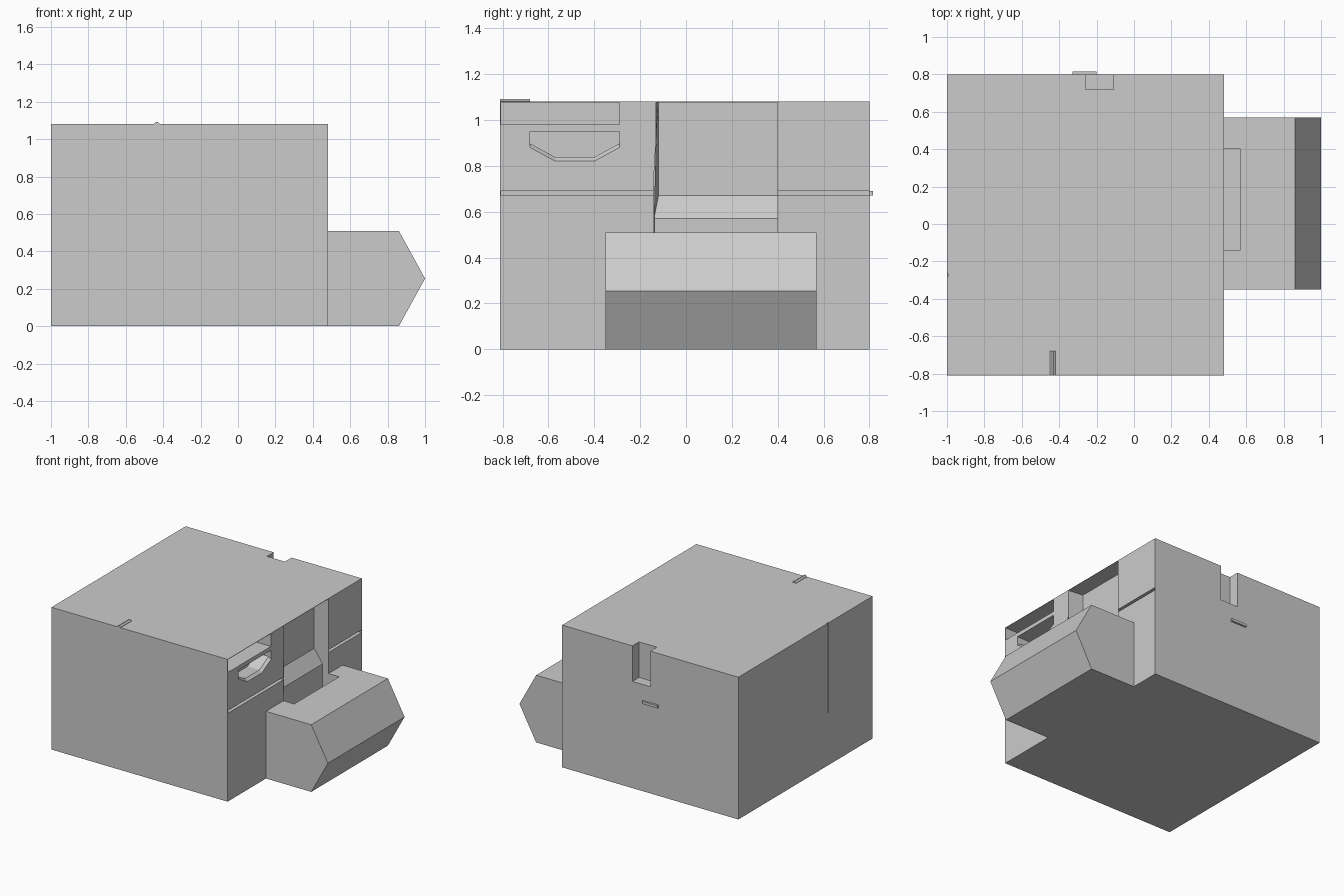
import bpy, bmesh

if "Cube" in bpy.data.objects:
    bpy.data.objects.remove(bpy.data.objects["Cube"])


def make(name, bm):
    bmesh.ops.recalc_face_normals(bm, faces=bm.faces)
    me = bpy.data.meshes.new(name)
    bm.to_mesh(me)
    bm.free()
    ob = bpy.data.objects.new(name, me)
    bpy.context.collection.objects.link(ob)
    return ob


def loft(name, rings):
    """Closed solid through rings of equal point count."""
    bm = bmesh.new()
    rows = [[bm.verts.new(p) for p in r] for r in rings]
    n = len(rows[0])
    for a, b in zip(rows, rows[1:]):
        for i in range(n):
            j = (i + 1) % n
            bm.faces.new((a[i], a[j], b[j], b[i]))
    bm.faces.new(rows[0])
    bm.faces.new(rows[-1])
    return make(name, bm)


def box(name, x0, x1, y0, y1, z0, z1):
    return loft(name, [[(x0, y0, z), (x1, y0, z), (x1, y1, z), (x0, y1, z)] for z in (z0, z1)])


def extrude_y(name, xz, y0, y1):
    return loft(name, [[(x, y, z) for x, z in xz] for y in (y0, y1)])


def cut(ob, cutters):
    for c in cutters:
        m = ob.modifiers.new("cut", 'BOOLEAN')
        m.operation, m.solver, m.object = 'DIFFERENCE', 'EXACT', c
    bpy.context.view_layer.update()
    dg = bpy.context.evaluated_depsgraph_get()
    me = bpy.data.meshes.new_from_object(ob.evaluated_get(dg))
    ob.modifiers.clear()
    ob.data = me


ROOF = 1.077   # thin roof sheet stays above the side recesses

# main block and pointed side tray
body = box("main_block", -1, 0.48, -0.81, 0.80, 0, 1.08)
tray = extrude_y("side_tray", [(0.48, 0), (0.86, 0), (1, 0.255), (0.86, 0.51), (0.48, 0.51)],
                 -0.35, 0.57)

# central chute: back wall, sloped sill, pocket dropping into the tray
chute = extrude_y("chute_cutter", [(0.36, ROOF), (0.36, 0.67), (0.43, 0.57), (0.43, 0.36),
                                   (0.57, 0.36), (0.57, ROOF)], -0.14, 0.40)
for v in chute.data.vertices:
    if v.co.x < 0.4 and v.co.y < 0:
        v.co.y = -0.12

# half-octagon hopper with a bevelled rim
def hopper_ring(x, inset):
    s = inset
    pts = [(-0.68, 0.95), (-0.68, 0.88 + s), (-0.57, 0.82 + s),
           (-0.40, 0.82 + s), (-0.29, 0.88 + s), (-0.29, 0.95)]
    return [(x, y, z) for y, z in pts]

hopper = loft("hopper_cutter", [hopper_ring(0.36, 0.018), hopper_ring(0.46, 0.018),
                                hopper_ring(0.4805, 0)])

cutters = [
    chute, hopper,
    box("shelf_cutter", 0.35, 0.5, -0.807, -0.29, 0.98, ROOF),
    box("front_groove_cutter", 0.42, 0.5, -0.807, -0.14, 0.67, 0.69),
    box("back_groove_cutter", 0.42, 0.5, 0.40, 0.797, 0.67, 0.69),
    box("back_notch_cutter", -0.26, -0.11, 0.72, 0.9, 0.81, 1.2),
    box("left_slit_cutter", -1.1, -0.995, -0.28, -0.265, 0.40, 1.2),
]
cut(body, cutters)
cut(tray, [chute])
for c in cutters:
    bpy.data.objects.remove(c)

# small raised rod on the roof and clip on the back
extrude_y("roof_rod", [(-0.449, 1.07), (-0.419, 1.07), (-0.419, 1.083), (-0.43, 1.092),
                       (-0.438, 1.092), (-0.449, 1.083)], -0.81, -0.68)
box("back_clip", -0.33, -0.20, 0.79, 0.815, 0.67, 0.69)
